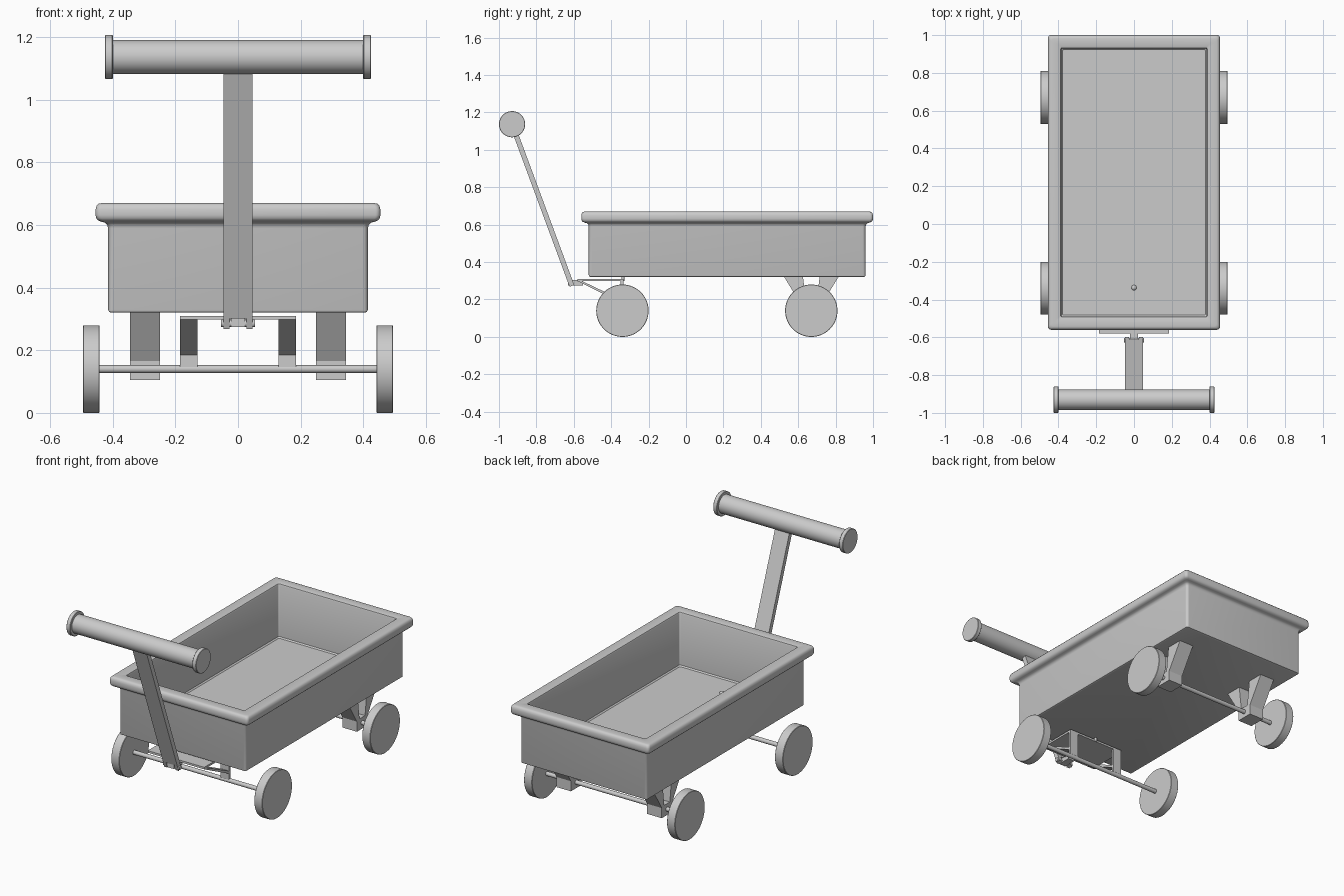
import bpy, bmesh, math
from mathutils import Vector

cube = bpy.data.objects.get("Cube")
if cube:
    bpy.data.objects.remove(cube, do_unlink=True)

grey = bpy.data.materials.new("plain grey")
grey.use_nodes = True
GREY = (0.6, 0.6, 0.6, 1)
grey.diffuse_color = GREY
grey.node_tree.nodes["Principled BSDF"].inputs["Base Color"].default_value = GREY


def finish(name, bm, smooth=False):
    bmesh.ops.recalc_face_normals(bm, faces=bm.faces[:])
    mesh = bpy.data.meshes.new(name)
    bm.to_mesh(mesh)
    bm.free()
    mesh.materials.append(grey)
    ob = bpy.data.objects.new(name, mesh)
    bpy.context.collection.objects.link(ob)
    if smooth:
        bpy.ops.object.select_all(action='DESELECT')
        bpy.context.view_layer.objects.active = ob
        ob.select_set(True)
        bpy.ops.object.shade_smooth_by_angle(angle=math.radians(35))
    return ob


def loft(name, rings, smooth=False):
    """Skin equal-length rings of points and cap both ends."""
    bm = bmesh.new()
    loops = [[bm.verts.new(p) for p in ring] for ring in rings]
    n = len(loops[0])
    for a, b in zip(loops, loops[1:]):
        for i in range(n):
            j = (i + 1) % n
            bm.faces.new((a[i], a[j], b[j], b[i]))
    bm.faces.new(loops[0])
    bm.faces.new(loops[-1])
    return finish(name, bm, smooth)


def side_slab(name, x0, x1, outline):
    """Extrude a (y, z) outline from x0 to x1."""
    return loft(name, [[(x, y, z) for y, z in outline] for x in (x0, x1)])


def box(name, x0, x1, y0, y1, z0, z1):
    return side_slab(name, x0, x1, [(y0, z0), (y1, z0), (y1, z1), (y0, z1)])


def x_lathe(name, y, z, profile, n=64):
    """Turn an (x, radius) profile about an axis parallel to x."""
    turn = [2 * math.pi * i / n for i in range(n)]
    return loft(name, [[(x, y + r * math.cos(t), z + r * math.sin(t)) for t in turn]
                       for x, r in profile], True)


def rounded_rect(hx, hy, cy, z, r, n=5):
    pts = []
    for k, (sx, sy) in enumerate(((1, 1), (-1, 1), (-1, -1), (1, -1))):
        for i in range(n + 1):
            a = math.pi / 2 * (k + i / n)
            pts.append((sx * (hx - r) + r * math.cos(a),
                        cy + sy * (hy - r) + r * math.sin(a), z))
    return pts


# Wagon tub: outside wall, rolled rim, inside wall and floor (offset, height)
tub = [(-0.010, 0.320), (-0.003, 0.323), (0, 0.330), (0, 0.590), (0.003, 0.601),
       (0.010, 0.608), (0.022, 0.611), (0.032, 0.615), (0.038, 0.622), (0.040, 0.632),
       (0.040, 0.650), (0.037, 0.661), (0.031, 0.668), (0.022, 0.670), (-0.020, 0.670),
       (-0.027, 0.667), (-0.030, 0.660), (-0.030, 0.357), (-0.037, 0.350)]
loft("wagon_tub", [rounded_rect(0.415 + d, 0.74 + d, 0.22, z, 0.016 if d >= 0 else 0.008)
                   for d, z in tub], True)

# Wheels and axles
for end, y in (("front", -0.34), ("rear", 0.67)):
    x_lathe(end + "_axle", y, 0.14, [(-0.45, 0.0125), (0.45, 0.0125)], 24)
    for side, s in (("left", 1), ("right", -1)):
        x_lathe(f"{end}_{side}_wheel", y, 0.14,
                [(s * 0.442, 0.138), (s * 0.444, 0.14), (s * 0.493, 0.14), (s * 0.495, 0.138)])

# Rear axle brackets: a foot block with two tapered legs
for side, s in (("left", 1), ("right", -1)):
    x0, x1 = s * 0.25, s * 0.345
    box(f"rear_{side}_axle_block", x0, x1, 0.62, 0.72, 0.105, 0.172)
    for leg, m in (("front", -1), ("back", 1)):
        side_slab(f"rear_{side}_{leg}_leg", x0, x1,
                  [(0.67 + m * d, z) for d, z in
                   ((0.148, 0.325), (0.045, 0.325), (0.025, 0.165), (0.05, 0.165))])

# Steering bracket: top plate, drop legs and diagonal braces
box("steering_plate", -0.185, 0.185, -0.58, -0.335, 0.298, 0.31)
for side, s in (("left", 1), ("right", -1)):
    x0, x1 = s * 0.13, s * 0.185
    box(f"steering_{side}_leg", x0, x1, -0.35, -0.335, 0.145, 0.305)
    side_slab(f"steering_{side}_brace", x0, x1,
              [(-0.58, 0.310), (-0.58, 0.298), (-0.345, 0.182), (-0.345, 0.198)])

# Pivot bolt through the tub floor, with a domed head
turn = [2 * math.pi * i / 24 for i in range(24)]
loft("pivot_bolt", [[(r * math.cos(t), -0.337 + r * math.sin(t), z) for t in turn]
                    for r, z in ((0.008, 0.30), (0.008, 0.35), (0.014, 0.35),
                                 (0.013, 0.355), (0.009, 0.359), (0.003, 0.361))], True)

# Hitch tongue and pin
box("hitch_tongue", -0.022, 0.022, -0.63, -0.55, 0.275, 0.303)
x_lathe("hitch_pin", -0.615, 0.286, [(-0.054, 0.012), (0.054, 0.012)], 24)

# Pull handle: flat shaft with a forked foot, and a round grip with end flanges
low, top = Vector((-0.615, 0.286)), Vector((-0.93, 1.137))
along = (top - low).normalized()
across = Vector((along.y, -along.x)) * 0.0135


def bar(name, x0, x1, a, b):
    p, q = low + along * a, low + along * b
    side_slab(name, x0, x1, [p - across, p + across, q + across, q - across])


bar("handle_shaft", -0.047, 0.047, 0.022, 0.87)
for side, s in (("left", 1), ("right", -1)):
    bar(f"handle_{side}_fork", s * 0.027, s * 0.047, -0.014, 0.024)
x_lathe("handle_grip", top.x, top.y, [(-0.41, 0.054), (0.41, 0.054)])
for side, s in (("left", 1), ("right", -1)):
    x_lathe(f"grip_{side}_flange", top.x, top.y,
            [(s * 0.40, 0.068), (s * 0.402, 0.07), (s * 0.423, 0.07), (s * 0.425, 0.068)])
